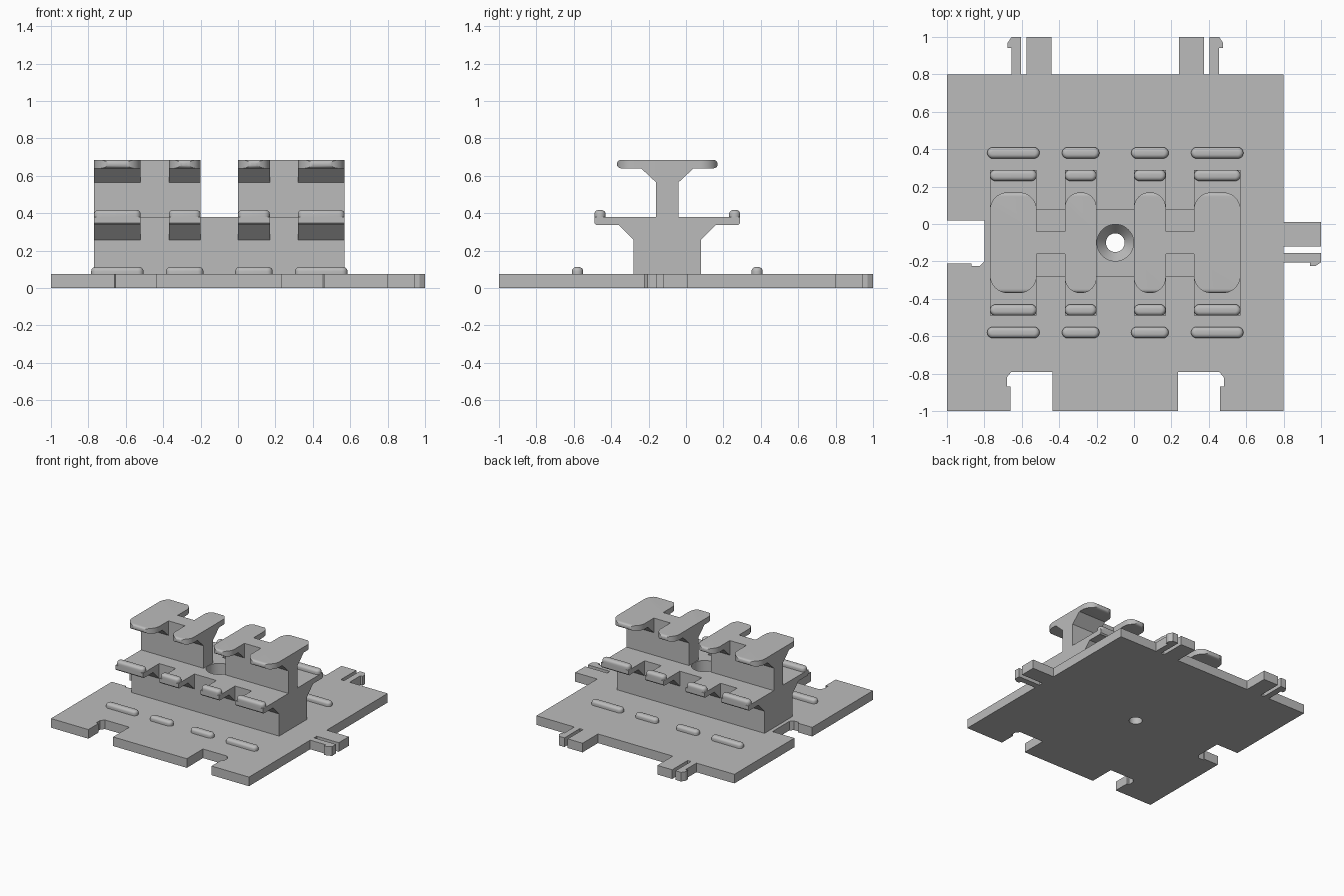
import bpy, bmesh
from math import sin, cos, pi

if "Cube" in bpy.data.objects:
    bpy.data.objects.remove(bpy.data.objects["Cube"])

CENTRE = (-0.1, -0.1, 0)      # centre of the plate and of all symmetry
PLATE, SHELF, TOP = 0.075, 0.38, 0.685
SEGMENTS = {"inner": (0.1, 0.27), "outer": (0.42, 0.67)}

grey = bpy.data.materials.new("light grey")
grey.use_nodes = True
grey.diffuse_color = (0.5, 0.5, 0.5, 1)
bsdf = next(n for n in grey.node_tree.nodes if n.type == 'BSDF_PRINCIPLED')
bsdf.inputs["Base Color"].default_value = grey.diffuse_color


def loft(name, rings):
    """Skin closed rings of points and cap both ends."""
    bm = bmesh.new()
    loops = [[bm.verts.new(p) for p in ring] for ring in rings]
    for a, b in zip(loops, loops[1:]):
        for i in range(len(a)):
            j = (i + 1) % len(a)
            bm.faces.new((a[i], a[j], b[j], b[i]))
    bm.faces.new(loops[0])
    bm.faces.new(loops[-1])
    bmesh.ops.recalc_face_normals(bm, faces=bm.faces)
    mesh = bpy.data.meshes.new(name)
    bm.to_mesh(mesh)
    bm.free()
    mesh.materials.append(grey)
    ob = bpy.data.objects.new(name, mesh)
    ob.location = CENTRE
    bpy.context.collection.objects.link(ob)
    return ob


def prism_z(name, pts, lo, hi):
    return loft(name, [[(x, y, z) for x, y in pts] for z in (lo, hi)])


def prism_x(name, pts, lo, hi):
    return loft(name, [[(x, y, z) for y, z in pts] for x in (lo, hi)])


def rect(x0, x1, y0, y1):
    return [(x0, y0), (x1, y0), (x1, y1), (x0, y1)]


def arc(cx, cy, r, start, end, n=10):
    return [(cx + r * cos(start + (end - start) * i / n),
             cy + r * sin(start + (end - start) * i / n)) for i in range(n + 1)]


def select(ob):
    bpy.ops.object.select_all(action='DESELECT')
    ob.select_set(True)
    bpy.context.view_layer.objects.active = ob


def cut(ob, tool, operation='DIFFERENCE'):
    mod = ob.modifiers.new("cut", 'BOOLEAN')
    mod.object, mod.operation, mod.solver = tool, operation, 'EXACT'
    select(ob)
    bpy.ops.object.modifier_apply(modifier=mod.name)


def finish(ob, mirror=""):
    select(ob)
    bpy.ops.object.shade_smooth_by_angle(angle=pi / 6)
    if mirror:
        mod = ob.modifiers.new("mirror", 'MIRROR')
        mod.use_axis = ["X" in mirror, "Y" in mirror, False]
        mod.use_mirror_merge = False


def ridge(name, x0, x1, y, z, height, r=0.03):
    """Pill-shaped rib with a rounded top."""
    def ring(rad, h):
        ends = arc(x1 - r, y, rad, -pi / 2, pi / 2) + arc(x0 + r, y, rad, pi / 2, pi * 1.5)
        return [(px, py, z + h) for px, py in ends]
    rings = [ring(r, 0)]
    c = 0.022
    for i in range(6):
        a = i / 5 * pi / 2
        rings.append(ring(r - c + c * cos(a), height - c + c * sin(a)))
    finish(loft(name, rings), "XY")


# Base plate outline with three latch sockets
socket = [(0.335, -0.9), (0.335, -0.69), (0.555, -0.69), (0.58, -0.72),
          (0.58, -0.77), (0.56, -0.77), (0.56, -0.9)]
outline = [(-0.9, -0.9)] + [(-x, y) for x, y in reversed(socket)] + socket
outline += [(0.9, -0.9), (0.9, 0.9), (-0.9, 0.9)]
outline += [(-0.9, 0.12), (-0.7, 0.12), (-0.7, -0.1), (-0.725, -0.125),
            (-0.77, -0.125), (-0.77, -0.11), (-0.9, -0.11)]
plate = prism_z("base_plate", outline, 0, PLATE)

# Latch tabs: a solid block beside a springy hooked prong
finish(prism_z("back_tab_block", rect(0.34, 0.475, 0.9, 1.1), 0, PLATE), "X")
hook = [(0.505, 0.9), (0.555, 0.9), (0.555, 1.04), (0.575, 1.04),
        (0.575, 1.07), (0.555, 1.1), (0.505, 1.1)]
finish(prism_z("back_tab_prong", hook, 0, PLATE), "X")
finish(prism_z("side_tab_block", rect(0.9, 1.1, -0.02, 0.11), 0, PLATE))
side_hook = [(y, 0.45 - x) for x, y in hook]
finish(prism_z("side_tab_prong", side_hook, 0, PLATE))

# Central block and the countersunk screw hole through it and the plate
block = prism_z("lower_block", rect(-0.67, 0.67, -0.18, 0.18), PLATE, SHELF)
bore = loft("screw_bore", [[(x, y, z) for x, y in arc(0, 0, r, 0, 2 * pi, 48)[:-1]]
                           for r, z in ((0.05, -0.1), (0.05, 0.1), (0.098, 0.16), (0.098, 0.5))])
for part in (plate, block):
    cut(part, bore)
    finish(part)
bpy.data.objects.remove(bore)

# Upper walls, one each side of the screw hole
finish(prism_z("upper_wall", rect(0.1, 0.67, -0.06, 0.06), SHELF, TOP), "X")

shelf_profile = [(0.18, 0.257), (0.26, 0.337), (0.38, 0.337), (0.39, 0.347),
                 (0.39, SHELF), (0.18, SHELF)]
arm_profile = [(0.06, 0.565), (0.14, 0.64)]
arm_profile += arc(0.247, 0.6625, 0.0225, -pi / 2, pi / 2) + [(0.06, TOP)]

for label, (x0, x1) in SEGMENTS.items():
    # Shelf brackets and their lip ridges
    finish(prism_x(label + "_shelf", shelf_profile, x0, x1), "XY")
    ridge(label + "_shelf_ridge", x0, x1, 0.36, SHELF, 0.037)
    # Ribs on the base plate
    ridge(label + "_base_ridge", x0 - 0.015, x1 + 0.015, 0.48, PLATE, 0.037)
    # Top arms, trimmed to rounded corners in plan
    arm = prism_x(label + "_top_arm", arm_profile, x0, x1)
    r = 0.083 if label == "inner" else 0.095
    end = 0.2695
    plan = [(x0 - 0.1, 0), (x1 + 0.1, 0), (x1 + 0.1, end - r)]
    plan += arc(x1 - r, end - r, r, 0, pi / 2) + arc(x0 + r, end - r, r, pi / 2, pi)
    plan += [(x0 - 0.1, end - r)]
    trim = prism_z("arm_trim", plan, 0.4, 0.8)
    cut(arm, trim, 'INTERSECT')
    bpy.data.objects.remove(trim)
    finish(arm, "XY")
